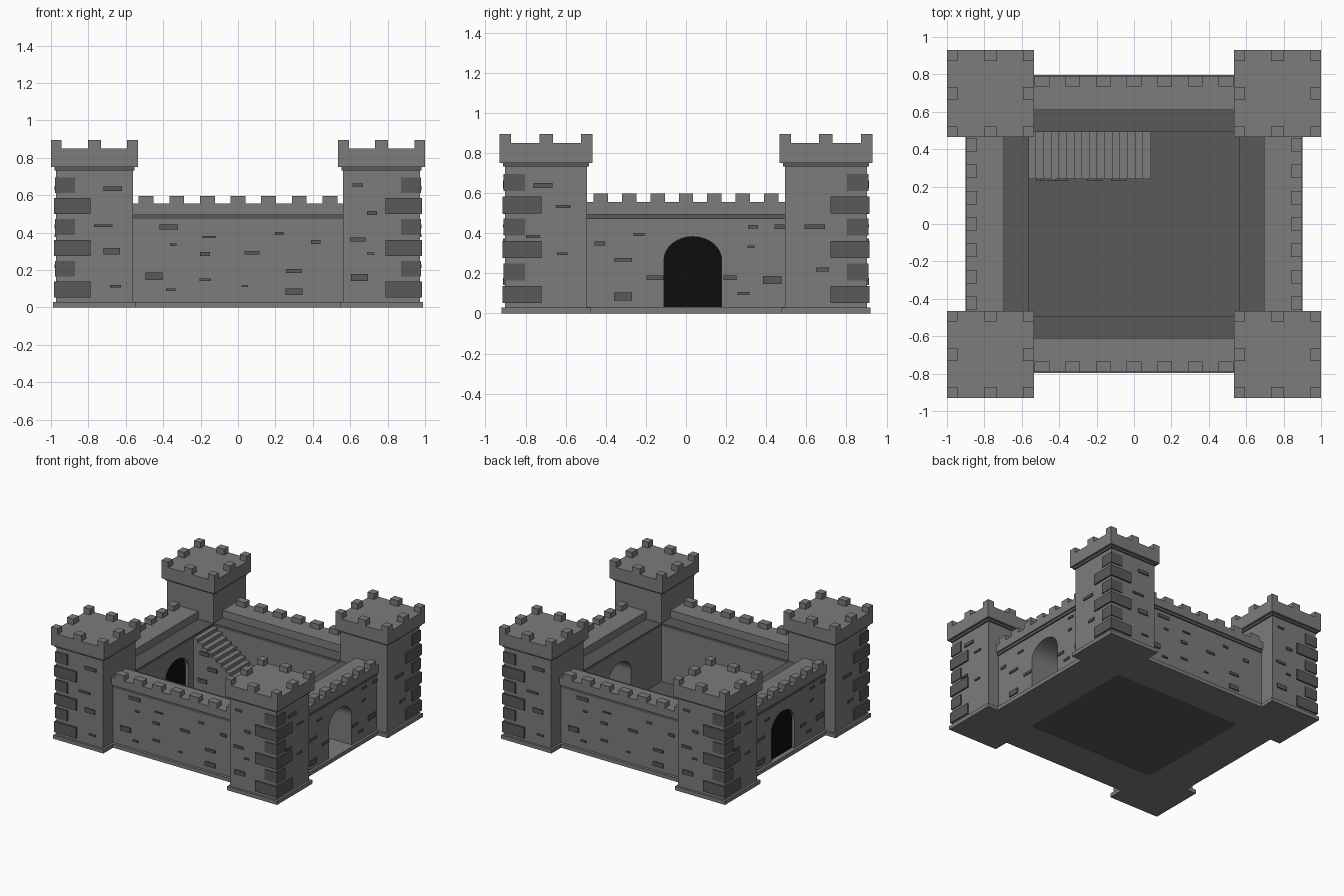
import bpy, bmesh
from math import cos, sin, pi
from mathutils import Matrix, Vector

if "Cube" in bpy.data.objects:
    bpy.data.objects.remove(bpy.data.objects["Cube"])


def material(name, v):
    m = bpy.data.materials.new(name)
    m.diffuse_color = (v, v, v, 1)
    m.use_nodes = True
    m.node_tree.nodes["Principled BSDF"].inputs["Base Color"].default_value = m.diffuse_color
    return m


STONE, DARK, BLACK = material("stone", 0.2), material("dark_stone", 0.1), material("black", 0.004)


def finish(name, bm, mat):
    bmesh.ops.recalc_face_normals(bm, faces=bm.faces)
    me = bpy.data.meshes.new(name)
    bm.to_mesh(me)
    bm.free()
    me.materials.append(mat)
    ob = bpy.data.objects.new(name, me)
    bpy.context.collection.objects.link(ob)
    return ob


def boxes(name, items, mat):
    """Boxes given as (x0, x1, y0, y1, z0, z1), joined in one object."""
    bm = bmesh.new()
    for x0, x1, y0, y1, z0, z1 in items:
        mid = Vector((x0 + x1, y0 + y1, z0 + z1)) / 2
        size = (abs(x1 - x0), abs(y1 - y0), z1 - z0)
        bmesh.ops.create_cube(bm, size=1, matrix=Matrix.Translation(mid) @ Matrix.Diagonal((*size, 1)))
    return finish(name, bm, mat)


def prism(name, pts, axis, a, b, mat):
    """Extrude a profile (u, z) along x or y from a to b."""
    bm = bmesh.new()
    place = (lambda u, z: (a, u, z)) if axis == "x" else (lambda u, z: (u, a, z))
    f = bm.faces.new([bm.verts.new(place(u, z)) for u, z in pts])
    r = bmesh.ops.extrude_face_region(bm, geom=[f])
    d = (b - a, 0, 0) if axis == "x" else (0, b - a, 0)
    bmesh.ops.translate(bm, vec=d, verts=[v for v in r["geom"] if isinstance(v, bmesh.types.BMVert)])
    return finish(name, bm, mat)


TX, TY = 0.7675, 0.6975     # tower centres
BX, BY = 0.5625, 0.4925     # inner faces of towers and walls


# Corner towers: base, shaft, trim, cap, merlons, corner stones
def sq(cx, cy, h, z0, z1):
    return (cx - h, cx + h, cy - h, cy + h, z0, z1)


for sx, xn in ((-1, "left"), (1, "right")):
    for sy, yn in ((-1, "front"), (1, "back")):
        cx, cy = sx * TX, sy * TY
        tag = f"{yn}_{xn}"
        boxes("tower_base_" + tag, [sq(cx, cy, 0.222, 0, 0.03)], STONE)
        boxes("tower_shaft_" + tag, [sq(cx, cy, 0.205, 0.03, 0.735)], STONE)
        boxes("tower_trim_" + tag, [sq(cx, cy, 0.214, 0.732, 0.752)], DARK)
        boxes("tower_cap_" + tag, [sq(cx, cy, 0.2325, 0.75, 0.85)], STONE)
        spans = [(-0.2325, -0.175), (-0.034, 0.034), (0.175, 0.2325)]
        merlons = []
        for i, (a, b) in enumerate(spans):
            for j, (c, d) in enumerate(spans):
                if i == 1 and j == 1:
                    continue
                if i == 1:
                    c, d = (c, d)
                merlons.append((cx + a, cx + b, cy + c, cy + d, 0.849, 0.895))
        boxes("tower_merlons_" + tag, merlons, STONE)
        quoins = []
        for k in range(6):
            z = 0.053 + 0.1115 * k
            out, inn = (0.217, 0.022) if k % 2 == 0 else (0.212, 0.105)
            quoins.append((cx + sx * inn, cx + sx * out, cy + sy * inn, cy + sy * out, z, z + 0.085))
        boxes("tower_corner_stones_" + tag, quoins, DARK)

# Front and back walls with dark walkway, parapet and merlons
for s, n in ((-1, "front"), (1, "back")):
    boxes(f"{n}_wall", [(-BX, BX, s * BY, s * 0.775, 0, 0.475)], STONE)
    boxes(f"{n}_wall_base", [(-BX, BX, s * 0.6, s * 0.797, 0, 0.03)], STONE)
    boxes(f"{n}_walkway", [(-BX, BX, s * BY, s * 0.783, 0.472, 0.495)], DARK)
    boxes(f"{n}_parapet", [(-BX, BX, s * 0.61, s * 0.792, 0.494, 0.556)], STONE)
    boxes(f"{n}_merlons", [(-0.04 + 0.1637 * i, 0.04 + 0.1637 * i, s * 0.735, s * 0.792, 0.555, 0.597)
                           for i in range(-3, 4)], STONE)

# Side walls with arched gateway
Y0, Y1, SPRING, TOP = -0.11, 0.178, 0.265, 0.383
cy, r = (Y0 + Y1) / 2, (Y1 - Y0) / 2
arch = [(Y0, 0.03)] + [(cy - r * cos(pi * i / 16), SPRING + (TOP - SPRING) * sin(pi * i / 16))
                       for i in range(17)] + [(Y1, 0.03)]
side_profile = [(-BY, 0.03)] + arch + [(BY, 0.03), (BY, 0.475), (-BY, 0.475)]
for s, n in ((-1, "left"), (1, "right")):
    prism(f"{n}_wall", side_profile, "x", s * BX, s * 0.88, STONE)
    boxes(f"{n}_wall_base", [(s * BX, s * 0.9, -BY, BY, 0, 0.031)], STONE)
    boxes(f"{n}_walkway", [(s * BX, s * 0.889, -BY, BY, 0.472, 0.495)], DARK)
    boxes(f"{n}_parapet", [(s * 0.695, s * 0.898, -BY, BY, 0.494, 0.556)], STONE)
    boxes(f"{n}_merlons", [(s * 0.84, s * 0.898, 0.1415 * i - 0.036, 0.1415 * i + 0.036, 0.555, 0.597)
                           for i in range(-3, 4)], STONE)

# Black door filling the left gateway
prism("left_door", arch, "x", -0.86, -0.59, BLACK)

# Courtyard floor
boxes("courtyard_floor", [(-BX, BX, -BY, BY, 0.002, 0.032)], DARK)

# Staircase rising to the left walkway
N = 16
steps = [(0.09, 0.03)]
for i in range(N):
    z = 0.03 + (i + 1) * 0.445 / N
    steps += [(0.09 - 0.655 * i / N, z), (0.09 - 0.655 * (i + 1) / N, z)]
steps.append((-0.565, 0.03))
prism("staircase", steps, "y", 0.24, BY, STONE)
boxes("staircase_bricks", [(x, x + 0.08, 0.231, 0.25, z, z + 0.03)
                           for x, z in ((-0.5, 0.36), (-0.43, 0.25), (-0.52, 0.14), (-0.25, 0.16), (-0.12, 0.08))], DARK)

# Loose raised bricks: (along, height, width, brick height)
front_wall = [(-0.37, 0.43, 0.1, 0.025), (-0.345, 0.335, 0.035, 0.013), (-0.155, 0.377, 0.07, 0.01),
              (-0.177, 0.285, 0.055, 0.02), (-0.45, 0.167, 0.09, 0.04), (-0.36, 0.095, 0.05, 0.012),
              (-0.175, 0.148, 0.06, 0.014), (0.035, 0.113, 0.035, 0.01), (0.075, 0.293, 0.08, 0.018),
              (0.22, 0.395, 0.045, 0.015), (0.415, 0.35, 0.05, 0.022), (0.3, 0.195, 0.085, 0.02),
              (0.3, 0.083, 0.09, 0.035)]
front_tower = [(-0.67, 0.635, 0.1, 0.025), (-0.72, 0.437, 0.1, 0.015), (-0.675, 0.3, 0.09, 0.035),
               (-0.655, 0.113, 0.06, 0.012), (0.64, 0.655, 0.055, 0.015), (0.717, 0.505, 0.055, 0.02),
               (0.64, 0.363, 0.085, 0.02), (0.71, 0.288, 0.04, 0.012), (0.65, 0.16, 0.09, 0.035)]
side_wall = [(-0.43, 0.348, 0.05, 0.02), (-0.235, 0.393, 0.055, 0.014), (-0.315, 0.268, 0.09, 0.018),
             (-0.315, 0.085, 0.09, 0.04), (-0.155, 0.178, 0.085, 0.02), (0.22, 0.178, 0.065, 0.02),
             (0.287, 0.1, 0.06, 0.016), (0.43, 0.167, 0.09, 0.04), (0.325, 0.333, 0.035, 0.014),
             (0.335, 0.432, 0.05, 0.016), (0.465, 0.433, 0.05, 0.022)]
side_tower = [(-0.712, 0.637, 0.095, 0.025), (-0.612, 0.533, 0.07, 0.014), (-0.762, 0.383, 0.07, 0.014),
              (-0.617, 0.298, 0.05, 0.014), (0.642, 0.432, 0.1, 0.022), (0.68, 0.22, 0.065, 0.02)]


def bricks(name, data, face, s, along_x):
    out = []
    for u, z, w, h in data:
        u *= -s if along_x else s      # opposite side is the rotated copy
        span, deep = (u - w / 2, u + w / 2), (s * (face - 0.01), s * (face + 0.009))
        out.append((*(span + deep if along_x else deep + span), z - h / 2, z + h / 2))
    boxes(name, out, DARK)


for s, n in ((-1, "front"), (1, "back")):
    bricks(f"{n}_wall_bricks", front_wall, 0.775, s, True)
    bricks(f"{n}_tower_bricks", front_tower, 0.9025, s, True)
for s, n in ((-1, "left"), (1, "right")):
    # keep gateway clear on the mirrored side
    bricks(f"{n}_wall_bricks", [b for b in side_wall if not Y0 < s * b[0] < Y1], 0.88, s, False)
    bricks(f"{n}_tower_bricks", side_tower, 0.9725, s, False)
